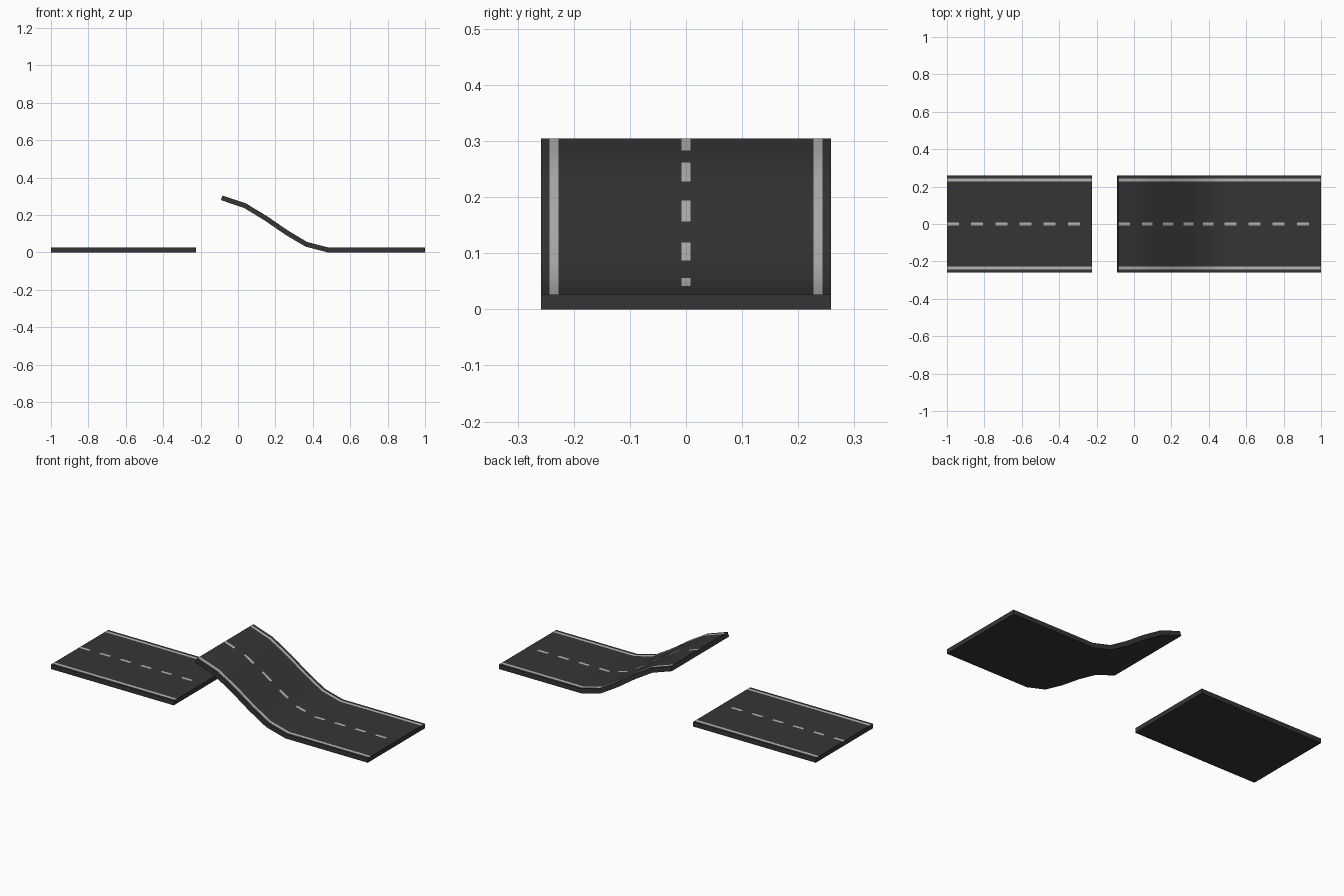
import bpy, bmesh, math
from mathutils import Vector

if "Cube" in bpy.data.objects:
    bpy.data.objects.remove(bpy.data.objects["Cube"])

HALF = 0.013                                   # half of the slab thickness
COLS = [-0.258, -0.243, -0.227, -0.008, 0.008, 0.227, 0.243, 0.258]


def material(name, c):
    m = bpy.data.materials.new(name)
    m.diffuse_color = (c, c, c, 1)
    m.use_nodes = True
    m.node_tree.nodes["Principled BSDF"].inputs["Base Color"].default_value = m.diffuse_color
    return m


asphalt = material("asphalt", 0.036)
paint = material("paint", 0.46)


def road(name, path):
    """Slab along a centre line; each path segment holds a dash and a gap."""
    pts = []
    for a, b in zip(path, path[1:]):
        pts += [Vector(a), (Vector(a) + Vector(b)) / 2]
    pts.append(Vector(path[-1]))
    bm = bmesh.new()
    top, bot = [], []
    for i, p in enumerate(pts):
        d0 = (p - pts[i - 1]).normalized() if i else None
        d1 = (pts[i + 1] - p).normalized() if i < len(pts) - 1 else d0
        d0 = d0 or d1
        d = (d0 + d1).normalized()
        n = Vector((-d.y, d.x)) * HALF / d.dot(d1)
        for rows, q in ((top, p + n), (bot, p - n)):
            rows.append([bm.verts.new((q.x, y, q.y)) for y in COLS])
    last = len(COLS) - 1
    for i in range(len(pts) - 1):
        for j in range(last):
            f = bm.faces.new((top[i][j], top[i + 1][j], top[i + 1][j + 1], top[i][j + 1]))
            # edge lines run through, the centre line is dashed
            f.material_index = int(j in (1, 5) or (j == 3 and i % 2 == 0))
            bm.faces.new((bot[i][j], bot[i][j + 1], bot[i + 1][j + 1], bot[i + 1][j]))
        for j in (0, last):
            bm.faces.new((top[i][j], bot[i][j], bot[i + 1][j], top[i + 1][j]))
    for i in (0, -1):
        bm.faces.new(top[i] + bot[i][::-1])
    bmesh.ops.recalc_face_normals(bm, faces=bm.faces)
    me = bpy.data.meshes.new(name)
    bm.to_mesh(me)
    bm.free()
    me.materials.append(asphalt)
    me.materials.append(paint)
    ob = bpy.data.objects.new(name, me)
    bpy.context.collection.objects.link(ob)
    bpy.ops.object.select_all(action='DESELECT')
    ob.select_set(True)
    bpy.context.view_layer.objects.active = ob
    bpy.ops.object.shade_smooth_by_angle(angle=math.radians(30))


# flat landing road
road("flat_road", [(-1 + 0.775 * i / 6, HALF) for i in range(7)])

# jump ramp descending into a flat approach
ramp = [(-0.087, 0.292), (0.037, 0.25), (0.148, 0.183), (0.257, 0.108), (0.364, 0.044)]
road("ramp_road", ramp + [(0.482 + 0.518 * i / 4, HALF) for i in range(5)])
